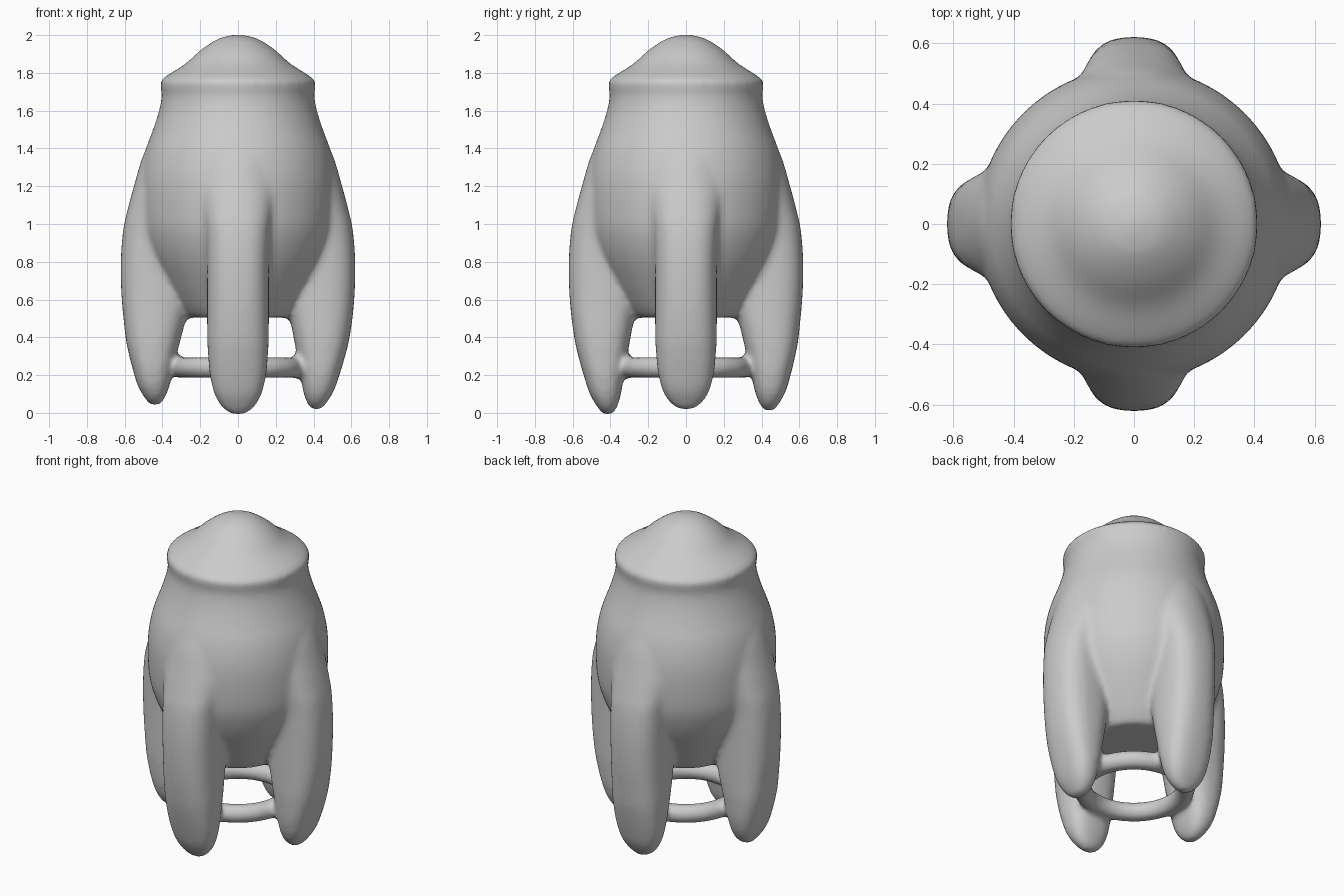
import bpy, bmesh, math
from mathutils import Vector, Matrix

if "Cube" in bpy.data.objects:
    bpy.data.objects.remove(bpy.data.objects["Cube"])


def smooth_path(points, steps=4):
    """Catmull-Rom interpolation through a list of equal-length tuples."""
    pts = [Vector(p) for p in points]
    out = []
    for i in range(len(pts) - 1):
        p0, p1, p2 = pts[max(i - 1, 0)], pts[i], pts[i + 1]
        p3 = pts[min(i + 2, len(pts) - 1)]
        for k in range(steps):
            t = k / steps
            out.append(0.5 * (2 * p1 + (p2 - p0) * t + (2 * p0 - 5 * p1 + 4 * p2 - p3) * t * t
                              + (3 * p1 - p0 - 3 * p2 + p3) * t ** 3))
    return out + [pts[-1]]


def loft(bm, rings, closed=False):
    """Skin successive vertex rings, capping the ends unless closed."""
    loops = [[bm.verts.new(co) for co in ring] for ring in rings]
    n = len(loops[0])
    pairs = list(zip(loops, loops[1:])) + ([(loops[-1], loops[0])] if closed else [])
    for a, b in pairs:
        for i in range(n):
            j = (i + 1) % n
            bm.faces.new((a[i], a[j], b[j], b[i]))
    if not closed:
        bm.faces.new(loops[0])
        bm.faces.new(loops[-1])


def circle(r, z, n=64):
    return [(r * math.cos(2 * math.pi * i / n), r * math.sin(2 * math.pi * i / n), z)
            for i in range(n)]


bm = bmesh.new()

# Hull with domed cap (radius, z)
cap = [(0.01, 2.004), (0.10, 1.983), (0.19, 1.927), (0.28, 1.847), (0.37, 1.79), (0.413, 1.757)]
hull = [(0.413, 1.735), (0.404, 1.68), (0.418, 1.6), (0.45, 1.5), (0.487, 1.4), (0.51, 1.3),
        (0.52, 1.2), (0.518, 1.06), (0.505, 0.95), (0.46, 0.82), (0.385, 0.68), (0.31, 0.56),
        (0.265, 0.505)]
profile = smooth_path(cap) + smooth_path(hull)
loft(bm, [circle(r, z) for r, z in profile])

# Legs, flaring into the hull at the top: (z, inner radius, outer radius, half width)
leg = [(1.45, 0.20, 0.46, 0.15), (1.35, 0.20, 0.508, 0.20), (1.2, 0.20, 0.552, 0.215),
       (1.08, 0.22, 0.584, 0.195), (0.97, 0.27, 0.608, 0.172), (0.8, 0.27, 0.621, 0.165),
       (0.6, 0.26, 0.616, 0.164), (0.4, 0.295, 0.594, 0.163), (0.3, 0.316, 0.574, 0.158),
       (0.2, 0.335, 0.548, 0.149), (0.1, 0.352, 0.517, 0.125), (0.03, 0.375, 0.478, 0.085),
       (-0.008, 0.40, 0.45, 0.035)]


def leg_section(z, inner, outer, half, lift, lean, n=36):
    low = max(0.0, 1 - z / 0.5)
    boxy = 0.78 if z < 1 else min(1.0, 0.78 + (z - 1) * 1.0)
    mid, depth = (inner + outer) / 2 + lean * low, (outer - inner) / 2
    ring = []
    for i in range(n):
        c, s = math.cos(2 * math.pi * i / n), math.sin(2 * math.pi * i / n)
        ring.append(Vector((mid + depth * math.copysign(abs(c) ** boxy, c),
                            half * math.copysign(abs(s) ** boxy, s), z + lift * low)))
    return ring


# right, back, left, front: slightly different tip heights and lean
for turn, (lift, lean) in enumerate([(0.025, -0.01), (0.02, 0.015), (0.05, 0.015), (0.0, -0.01)]):
    rot = Matrix.Rotation(turn * math.pi / 2, 3, 'Z')
    loft(bm, [[rot @ co for co in leg_section(*s, lift, lean)] for s in smooth_path(leg)])

# Ring tying the leg ends together
ring = []
for i in range(16):
    a = 2 * math.pi * i / 16
    ring.append(circle(0.30 + 0.057 * math.cos(a), 0.24 + 0.057 * math.sin(a)))
loft(bm, ring, closed=True)

bmesh.ops.recalc_face_normals(bm, faces=bm.faces)
mesh = bpy.data.meshes.new("legged_rocket")
bm.to_mesh(mesh)
bm.free()
rocket = bpy.data.objects.new("legged_rocket", mesh)
bpy.context.collection.objects.link(rocket)

# Fuse the parts into one skin with soft fillets
fuse = rocket.modifiers.new("fuse", 'REMESH')
fuse.mode = 'VOXEL'
fuse.voxel_size = 0.016
fuse.use_smooth_shade = True
soften = rocket.modifiers.new("soften", 'SMOOTH')
soften.factor = 0.5
soften.iterations = 12
